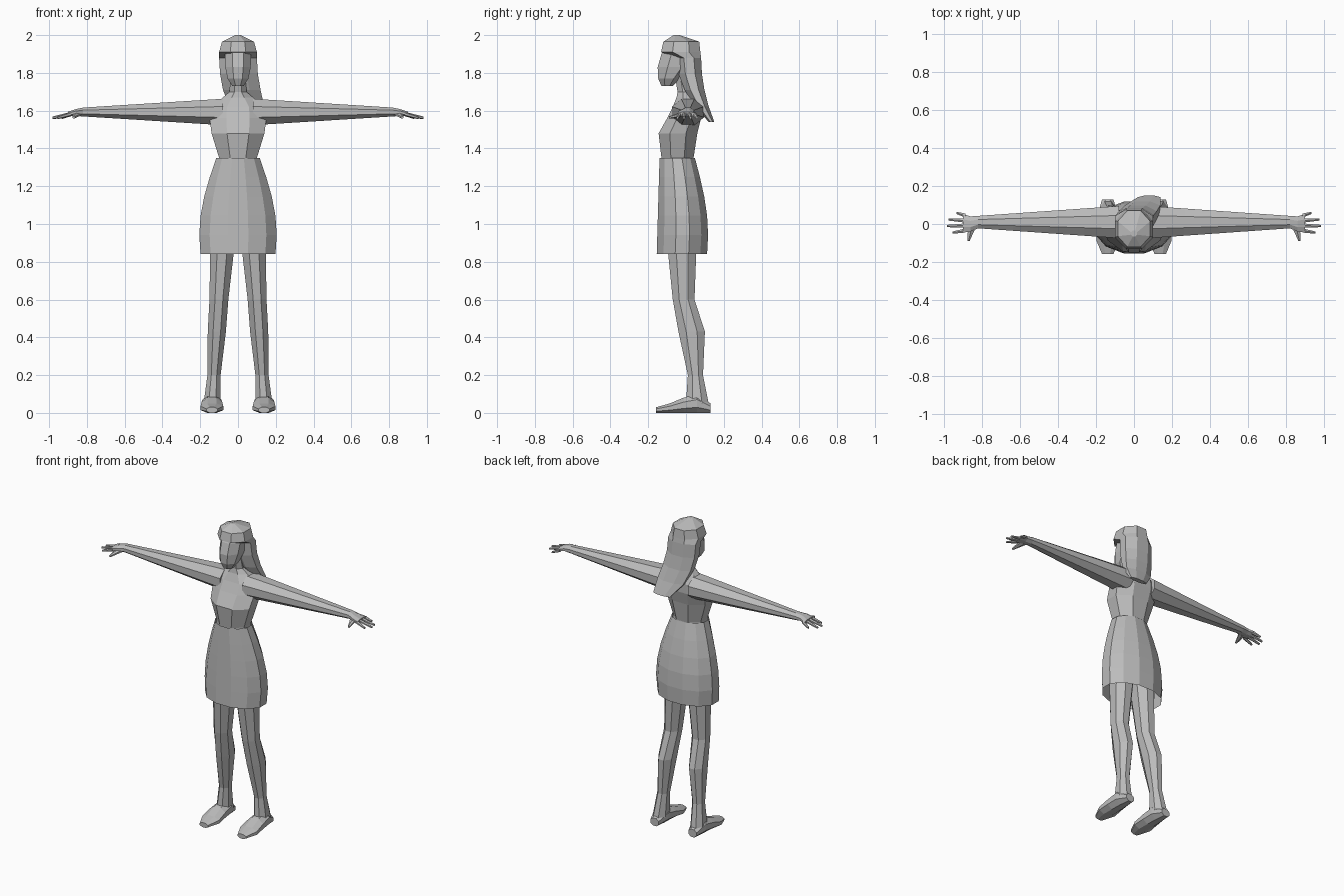
import bpy
import bmesh
from math import cos, sin, pi

# Remove the default object
cube = bpy.data.objects.get("Cube")
if cube:
    bpy.data.objects.remove(cube, do_unlink=True)

# Single plain colour
shade = (.5, .5, .5, 1)
grey = bpy.data.materials.new("plain grey")
grey.use_nodes = True
grey.diffuse_color = shade
grey.node_tree.nodes["Principled BSDF"].inputs["Base Color"].default_value = shade


def steps(count):
    """Evenly spaced fractions from zero to one."""
    return [i / (count - 1) for i in range(count)]


def place(axis, along, across, upward):
    """Order a position along an axis and two cross coordinates as xyz."""
    if axis == "X":
        return (along, across, upward)
    if axis == "Y":
        return (across, along, upward)
    return (across, upward, along)


def loft(name, axis, rings, sides=8, mirror=False, caps=True):
    """Skin rings of (position, centre, radius, centre, radius) along an axis."""
    bm = bmesh.new()
    loops = []
    # Flat sides, rather than corners, touch the given radii
    stretch = 1 / cos(pi / sides)
    for along, centre_a, radius_a, centre_b, radius_b in rings:
        loop = []
        for i in range(sides):
            angle = pi * (i + i + 1) / sides
            across = centre_a + radius_a * cos(angle) * stretch
            upward = centre_b + radius_b * sin(angle) * stretch
            loop.append(bm.verts.new(place(axis, along, across, upward)))
        loops.append(loop)
    for low, high in zip(loops, loops[1:]):
        for i in range(sides):
            j = (i + 1) % sides
            bm.faces.new((low[i], low[j], high[j], high[i]))
    if caps:
        bm.faces.new(loops[0])
        bm.faces.new(loops[-1])
    bmesh.ops.recalc_face_normals(bm, faces=bm.faces)
    mesh = bpy.data.meshes.new(name)
    bm.to_mesh(mesh)
    bm.free()
    mesh.materials.append(grey)
    obj = bpy.data.objects.new(name, mesh)
    bpy.context.collection.objects.link(obj)
    if mirror:
        obj.modifiers.new("Mirror", "MIRROR").use_axis[0] = True


def level(height, half_width, front, back, centre=0):
    """Horizontal ring given by its half width and its front and back."""
    return (height, centre, half_width, (front + back) / 2, (back - front) / 2)


# Torso from the hidden hips to the neck
loft("torso", "Z", [
    level(1, .15, -.1, .07),
    level(1.35, .1, -.13, .04),
    level(1.48, .14, -.145, .06),
    level(1.56, .15, -.1, .08),
    level(1.62, .14, -.07, .08),
    level(1.67, .08, -.05, .07),
    level(1.7, .045, -.045, .05),
    level(1.8, .04, -.06, .03),
])

# Skirt: widest just above the open hem, narrowing to the waist
skirt_rings = []
for t in steps(6):
    flare = cos(pi / 2 * (t - .2) / .8)
    skirt_rings.append(level(.84 + .51 * t, .115 + .09 * flare,
                             -.155 + .015 * t, .047 + .07 * flare))
loft("skirt", "Z", skirt_rings, sides=12, caps=False)

# Head with tapering chin
loft("head", "Z", [
    level(1.73, .03, -.13, -.07),
    level(1.77, .055, -.147, -.03),
    level(1.83, .067, -.15, .03),
    level(1.9, .07, -.13, .05),
    level(1.95, .06, -.1, .05),
])

# Hair: a faceted cap, then a long lock sweeping back and to the left
hair_rings = [
    level(2, .015, -.065, -.035),
    level(1.965, .085, -.12, .07),
    level(1.91, .1, -.132, .076),
]
for t in steps(5):
    sweep = t * t
    hair_rings.append(level(1.88 - .34 * t, .1 - .04 * sweep ** 3,
                            -.05 + .17 * sweep, .08 + .07 * sweep,
                            centre=.08 * sweep))
loft("hair", "Z", hair_rings)

# Arm tapering evenly to the wrist, ending in a flat palm
arm_rings = []
for t in steps(5):
    x = .08 + .74 * t
    arm_rings.append((x, .01, .09 - .07 * x, 1.593, .075 - .063 * x))
arm_rings.append((.86, 0, .04, 1.59, .018))
arm_rings.append((.9, .005, .048, 1.582, .012))
loft("arm", "X", arm_rings, mirror=True)

# Fingers fan out from the palm, the middle ones longest
for i, name in enumerate(["index", "middle", "ring", "little"]):
    root = .026 * i - .034
    reach = .1 - .018 * (i - 1.3) ** 2
    finger_rings = []
    for t in steps(3):
        finger_rings.append((.885 + reach * t, root * (1 + t / 3),
                             .011 - .005 * t, 1.582 - .02 * t,
                             .01 - .004 * t))
    loft(name + "_finger", "X", finger_rings, sides=6, mirror=True)

# Thumb pointing forward from the wrist
thumb_rings = []
for t in steps(3):
    thumb_rings.append((-.01 - .08 * t, .85 + .02 * t, .022 - .016 * t,
                        1.582 - .018 * t, .012 - .006 * t))
loft("thumb", "Y", thumb_rings, sides=6, mirror=True)

# Leg slanting outward from the hip to the ankle
leg_rings = []
for height, half_width, front, back in [
    (1, .07, -.11, .06),
    (.6, .05, -.07, .045),
    (.43, .048, -.04, .1),
    (.2, .035, .01, .09),
    (.05, .045, 0, .12),
]:
    leg_rings.append(level(height, half_width, front, back,
                           centre=.14 - .065 * height))
loft("leg", "Z", leg_rings, mirror=True)

# Foot from heel to toe, resting on the ground
foot_rings = []
for i, (half_width, height) in enumerate([
    (.03, .05), (.05, .1), (.055, .08), (.06, .05), (.03, .03),
]):
    foot_rings.append((.13 - .072 * i, .138, half_width, height / 2, height / 2))
loft("foot", "Y", foot_rings, mirror=True)
